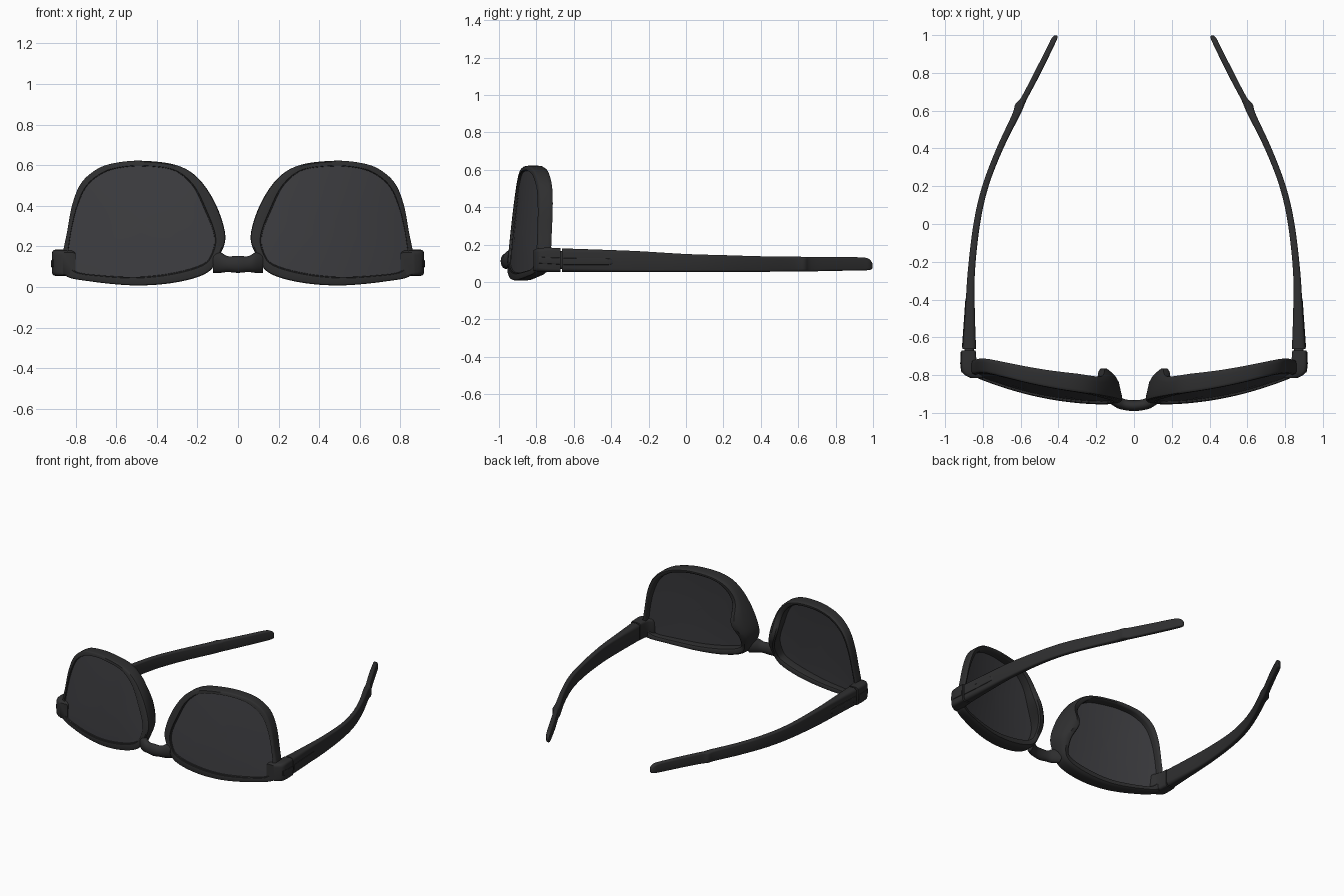
import bpy, bmesh, math
from mathutils import Vector

if "Cube" in bpy.data.objects:
    bpy.data.objects.remove(bpy.data.objects["Cube"])


def material(name, color):
    m = bpy.data.materials.new(name)
    m.diffuse_color = color
    m.use_nodes = True
    m.node_tree.nodes["Principled BSDF"].inputs["Base Color"].default_value = m.diffuse_color
    return m


FRAME = material("dark_frame", (0.028, 0.028, 0.029, 1))
LENS = material("smoked_lens", (0.045, 0.045, 0.05, 1))


def loft(name, rings, mat, closed=False, mirror=True, angle=40):
    """Skin a list of equal-length closed rings; cap the ends unless closed."""
    bm = bmesh.new()
    vs = [[bm.verts.new(p) for p in r] for r in rings]
    n = len(rings[0])
    for i in range(len(vs) if closed else len(vs) - 1):
        a, b = vs[i], vs[(i + 1) % len(vs)]
        for j in range(n):
            k = (j + 1) % n
            bm.faces.new((a[j], a[k], b[k], b[j]))
    if not closed:
        bm.faces.new(vs[0])
        bm.faces.new(vs[-1])
    bmesh.ops.recalc_face_normals(bm, faces=bm.faces)
    me = bpy.data.meshes.new(name)
    bm.to_mesh(me)
    bm.free()
    ob = bpy.data.objects.new(name, me)
    bpy.context.collection.objects.link(ob)
    me.materials.append(mat)
    if mirror:
        ob.modifiers.new("mirror", 'MIRROR').use_mirror_merge = False
    bpy.context.view_layer.objects.active = ob
    ob.select_set(True)
    bpy.ops.object.shade_smooth_by_angle(angle=math.radians(angle))
    ob.select_set(False)
    return ob


def catmull(p0, p1, p2, p3, t):
    return 0.5 * (2 * p1 + (p2 - p0) * t + (2 * p0 - 5 * p1 + 4 * p2 - p3) * t * t
                  + (3 * p1 - p0 - 3 * p2 + p3) * t ** 3)


def smooth_points(pts, steps, closed):
    """Catmull-Rom resampling of tuples of any length."""
    v = [Vector(p) for p in pts]
    n = len(v)
    at = (lambda i: v[i % n]) if closed else (lambda i: v[max(0, min(n - 1, i))])
    out = [catmull(at(i - 1), at(i), at(i + 1), at(i + 2), s / steps)
           for i in range(n if closed else n - 1) for s in range(steps)]
    return out if closed else out + [v[-1]]


def front_y(x, z):
    """Wrapped and tilted front surface of the glasses."""
    return -0.967 + 0.22 * abs(x) ** 2.2 + 0.105 * z


# Rim outline: paired outer (x, z) and inner (x, z) points
PAIRS = [(.475, .622, .475, .595), (.60, .612, .59, .585), (.69, .583, .67, .558),
         (.77, .515, .745, .495), (.815, .41, .793, .39), (.842, .27, .825, .25),
         (.862, .16, .835, .13), (.855, .06, .80, .078), (.72, .027, .70, .06),
         (.50, .008, .50, .05), (.30, .024, .32, .07), (.15, .072, .18, .11),
         (.085, .165, .132, .16), (.062, .26, .118, .25), (.11, .41, .165, .38),
         (.20, .54, .225, .50), (.31, .602, .32, .575)]
loop = [((p[0], p[1]), (p[2], p[3])) for p in
        smooth_points([Vector(q) for q in PAIRS], 8, True)]

# Rim: rounded section swept round the lens, swelling backwards at the nose
SECTION = [(.2, 0), (.06, .04), (0, .15), (0, .7), (.06, .88), (.25, 1), (.7, 1),
           (.94, .93), (1, .8), (1, .12), (.97, .05), (.9, .05), (.86, 0)]
rings = []
for o, i in loop:
    pad = math.exp(-((o[0] - .08) / .10) ** 2 - ((o[1] - .32) / .14) ** 2)
    depth = .097 - .045 * max(0, o[0] - .3) + .07 * pad
    ring = []
    for u, v in SECTION:
        shift = pad * v * v * .055
        x = o[0] + (i[0] - o[0]) * u + shift
        z = o[1] + (i[1] - o[1]) * u
        ring.append((x, front_y(x - shift, z) + depth * v, z))
    rings.append(ring)
loft("rim", rings, FRAME, closed=True)

# Lens: thin curved shell sitting just behind the rim's front edge
C = (.475, .32)


def lens_ring(k, back):
    out = []
    for _, i in loop:
        x, z = C[0] + (i[0] - C[0]) * k, C[1] + (i[1] - C[1]) * k
        out.append((x, front_y(x, z) + .012 - .006 * (1 - k * k) + back, z))
    return out


KS = [.02, .25, .5, .75, .9, 1.01]
loft("lens", [lens_ring(k, 0) for k in KS] + [lens_ring(k, .02) for k in KS[::-1]], LENS)

# Bridge: (x, centre y, centre z, half depth, half height)
half = [(0, -.962, .112, .029, .042), (.05, -.956, .113, .029, .039),
        (.085, -.942, .12, .034, .05), (.122, -.918, .122, .036, .052)]
stations = [(-s[0],) + s[1:] for s in half[:0:-1]] + half
rings = []
for x, y, z, hy, hz in smooth_points(stations, 5, False):
    rings.append([(x, y + hy * math.cos(a), z + hz * math.sin(a))
                  for a in (math.tau * j / 20 for j in range(20))])
loft("bridge", rings, FRAME, mirror=False)


def bar(name, stations, steps, r=.3):
    """Rounded bar along y: (y, inner x, outer x, low z, high z)."""
    rings = []
    for y, xi, xo, z0, z1 in smooth_points(stations, steps, False):
        rad = r * min(xo - xi, z1 - z0)
        ring = []
        for q, (cx, cz) in enumerate([(xo - rad, z1 - rad), (xi + rad, z1 - rad),
                                      (xi + rad, z0 + rad), (xo - rad, z0 + rad)]):
            for s in range(4):
                a = math.pi / 2 * (q + s / 3)
                ring.append((cx + rad * math.cos(a), y, cz + rad * math.sin(a)))
        rings.append(ring)
    return loft(name, rings, FRAME)


# Hinge end piece, temple arm and flush inlay strips
bar("end_piece", [(-.815, .80, .865, .06, .17), (-.80, .80, .895, .058, .178),
                  (-.78, .805, .912, .056, .182), (-.74, .83, .916, .055, .184),
                  (-.671, .838, .913, .055, .182)], 3, .2)
bar("temple", [(-.662, .836, .908, .055, .180), (-.45, .843, .893, .055, .173),
               (-.25, .842, .88, .055, .165), (0, .815, .85, .055, .150),
               (.2, .77, .804, .055, .144), (.4, .692, .728, .055, .138),
               (.58, .602, .645, .056, .136), (.635, .578, .628, .056, .135),
               (.67, .562, .597, .057, .135), (.8, .493, .529, .06, .134),
               (.94, .425, .458, .062, .132), (.975, .409, .441, .064, .125),
               (.99, .405, .430, .067, .112), (.997, .408, .422, .073, .098)], 4)
bar("hinge_pin", [(-.68, .848, .90, .07, .165), (-.65, .848, .895, .07, .165)], 1)
bar("temple_inlay", [(-.655, .87, .911, .092, .128), (-.45, .87, .8965, .092, .126),
                     (-.405, .87, .893, .094, .124), (-.388, .87, .888, .105, .114)], 3, .1)
bar("end_inlay", [(-.785, .86, .914, .1, .135), (-.74, .86, .92, .098, .132),
                  (-.675, .86, .917, .094, .13)], 3, .1)
